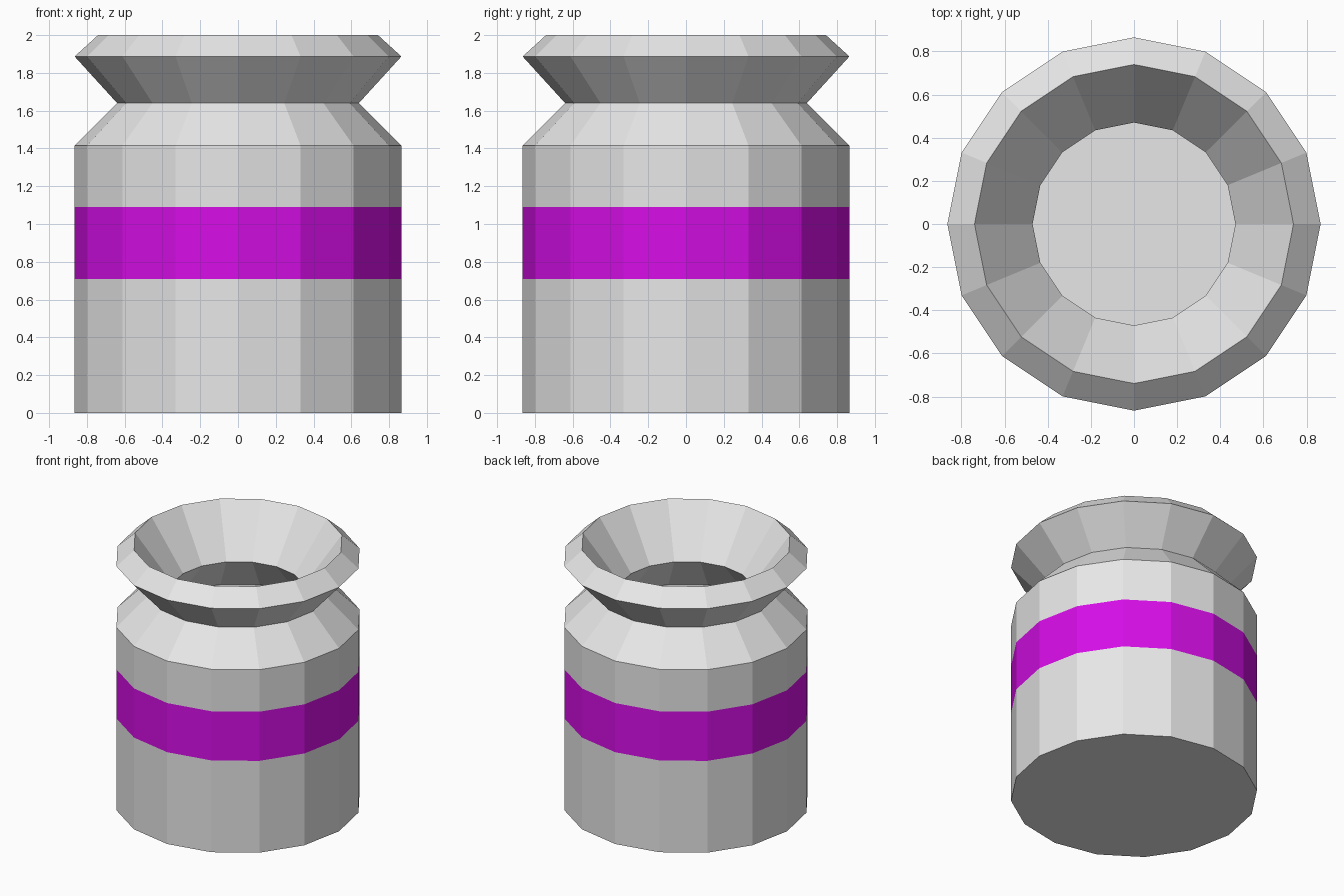
import bpy
import bmesh
from math import cos, sin, tau

cube = bpy.data.objects.get("Cube")
if cube:
    bpy.data.objects.remove(cube, do_unlink=True)


def make_material(name, rgb):
    mat = bpy.data.materials.new(name)
    mat.use_nodes = True
    color = (*rgb, 1.0)
    mat.diffuse_color = color
    mat.node_tree.nodes["Principled BSDF"].inputs["Base Color"].default_value = color
    return mat


SIDES = 16
WALL = 0.17
BAND_LOW, BAND_HIGH = 0.71, 1.09

# Outer profile from base to rim: (radius, height)
profile = [
    (0.865, 0.0),
    (0.865, BAND_LOW),
    (0.865, BAND_HIGH),
    (0.865, 1.415),   # shoulder
    (0.64, 1.64),     # neck
    (0.865, 1.887),   # flared rim
]

bm = bmesh.new()
rings = [
    [bm.verts.new((r * cos(tau * i / SIDES), r * sin(tau * i / SIDES), z))
     for i in range(SIDES)]
    for r, z in profile
]

# Base and outer skin
bm.faces.new(list(reversed(rings[0])))
for low, high in zip(rings, rings[1:]):
    for i in range(SIDES):
        j = (i + 1) % SIDES
        bm.faces.new((low[i], low[j], high[j], high[i]))

# Painted band around the body
for face in bm.faces:
    height = face.calc_center_median().z
    face.material_index = int(BAND_LOW < height < BAND_HIGH)

mesh = bpy.data.meshes.new("jar")
bm.to_mesh(mesh)
bm.free()
mesh.materials.append(make_material("light grey", (0.8, 0.8, 0.8)))
mesh.materials.append(make_material("magenta purple", (0.77, 0.005, 0.92)))

jar = bpy.data.objects.new("jar", mesh)
bpy.context.collection.objects.link(jar)

# Hollow wall with a bevelled lip
shell = jar.modifiers.new("wall", "SOLIDIFY")
shell.thickness = WALL
shell.offset = -1.0
shell.use_even_offset = False
